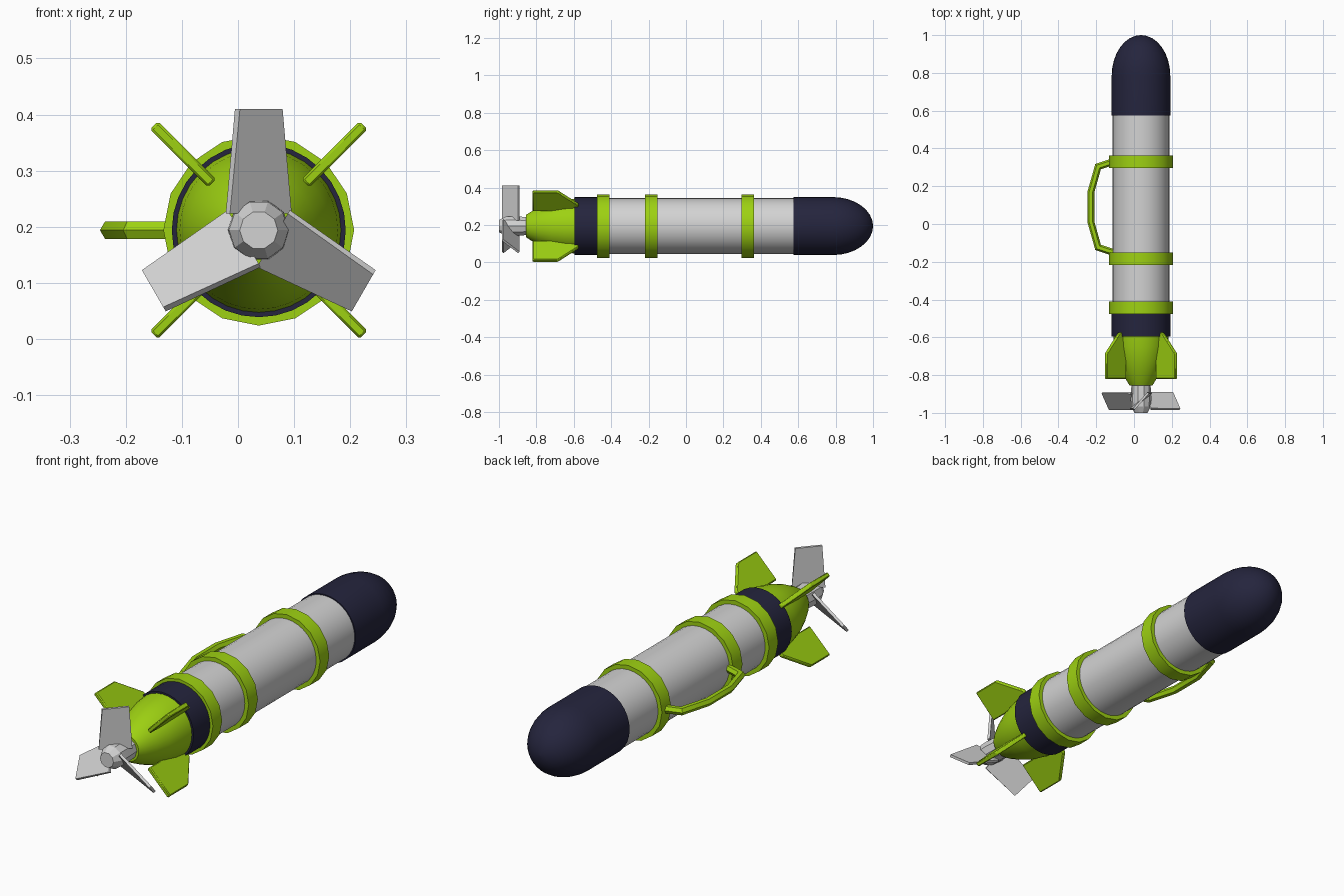
import bpy, bmesh, math
from mathutils import Vector, Matrix

cube = bpy.data.objects.get("Cube")
if cube:
    bpy.data.objects.remove(cube, do_unlink=True)

AXIS = Vector((0.037, 0, 0.194))  # centre line of the hull, running along y


def material(name, rgb):
    m = bpy.data.materials.new(name)
    m.use_nodes = True
    m.diffuse_color = (*rgb, 1)
    m.node_tree.nodes["Principled BSDF"].inputs["Base Color"].default_value = (*rgb, 1)
    return m


navy = material("navy", (0.018, 0.018, 0.047))
lime = material("lime green", (0.34, 0.64, 0.006))
grey = material("light grey", (0.65, 0.65, 0.65))


def loft(name, sections, mat, offset=AXIS, angle=30, bevel=0):
    """Skin a row of closed cross-sections and cap both ends."""
    bm = bmesh.new()
    rows = [[bm.verts.new(Vector(p) + offset) for p in s] for s in sections]
    n = len(rows[0])
    for a, b in zip(rows, rows[1:]):
        for i in range(n):
            j = (i + 1) % n
            bm.faces.new((a[i], a[j], b[j], b[i]))
    bm.faces.new(rows[0])
    bm.faces.new(rows[-1])
    bmesh.ops.recalc_face_normals(bm, faces=bm.faces[:])
    mesh = bpy.data.meshes.new(name)
    bm.to_mesh(mesh)
    bm.free()
    mesh.materials.append(mat)
    ob = bpy.data.objects.new(name, mesh)
    bpy.context.collection.objects.link(ob)
    if bevel:
        mod = ob.modifiers.new("soft edges", "BEVEL")
        mod.width, mod.segments = bevel, 1
    bpy.ops.object.select_all(action="DESELECT")
    ob.select_set(True)
    bpy.context.view_layer.objects.active = ob
    bpy.ops.object.shade_smooth_by_angle(angle=math.radians(angle))
    return ob


def revolve(name, profile, mat, sides=32, angle=30):
    """Turn (y, radius) points around the hull axis."""
    turn = [2 * math.pi * k / sides for k in range(sides)]
    return loft(name, [[(r * math.cos(t), y, r * math.sin(t)) for t in turn]
                       for y, r in profile], mat, angle=angle)


# Hull, nose and tail
revolve("hull_tube", [(-0.59, 0.15), (0.6, 0.15)], grey)
dome = [math.pi / 2 * k / 8 for k in range(8)] + [1.55]
revolve("nose", [(0.575, 0.155)] +
        [(0.785 + 0.215 * math.sin(t), 0.155 * math.cos(t)) for t in dome], navy)
revolve("tail_band", [(-0.595, 0.155), (-0.45, 0.155)], navy)
revolve("tail_cone", [(-0.855, 0.06), (-0.83, 0.076), (-0.78, 0.101), (-0.72, 0.125),
                      (-0.65, 0.141), (-0.59, 0.147)], lime)

# Clamp rings
for name, y in (("tail_ring", -0.443), ("rear_ring", -0.185), ("front_ring", 0.33)):
    revolve(name, [(y - 0.033, 0.17), (y + 0.033, 0.17)], lime, sides=16)

# Propeller hub
revolve("propeller_hub", [(-1.0, 0.034), (-0.965, 0.053), (-0.92, 0.055), (-0.84, 0.05)],
        grey, sides=10, angle=20)

# Four diagonal fins
FIN = [(-0.82, 0.118), (-0.82, 0.264), (-0.685, 0.264), (-0.575, 0.165), (-0.575, 0.118)]
for k in range(4):
    spin = Matrix.Rotation(math.radians(45 + 90 * k), 3, "Y")
    loft(f"fin_{k + 1}", [[spin @ Vector((x, y, r)) for y, r in FIN]
                          for x in (-0.01, 0.01)], lime, bevel=0.004)

# Three pitched propeller blades
for k in range(3):
    spin = Matrix.Rotation(math.radians(120 * k), 3, "Y")
    sections = []
    for r, half in ((0.03, 0.055), (0.216, 0.038)):
        chord = Vector((half, 0.043, 0))
        side = Vector((chord.y, -chord.x, 0)).normalized() * 0.006
        mid = Vector((0, -0.937, r))
        sections.append([spin @ (mid + p) for p in
                         (chord + side, chord - side, -chord - side, -chord + side)])
    loft(f"propeller_blade_{k + 1}", sections, grey, angle=20)

# Side carrying handle: six-sided tube along a mitred path
path = [Vector((x, 0.09 + s * y, 0)) for s, pts in
        ((1, ((-0.11, 0.24), (-0.19, 0.214), (-0.228, 0.08))),
         (-1, ((-0.228, 0.08), (-0.19, 0.214), (-0.11, 0.24)))) for x, y in pts]
sections = []
for i, p in enumerate(path):
    before = (p - path[i - 1]).normalized() if i else None
    after = (path[i + 1] - p).normalized() if i + 1 < len(path) else before
    before = before or after
    t = (before + after).normalized()
    out = Vector((t.y, -t.x, 0)) / t.dot(after)
    sections.append([p + 0.018 * (math.cos(a) * out + math.sin(a) * Vector((0, 0, 1)))
                     for a in (math.pi * j / 3 for j in range(6))])
loft("handle", sections, lime, offset=Vector((0, 0, AXIS.z)))
